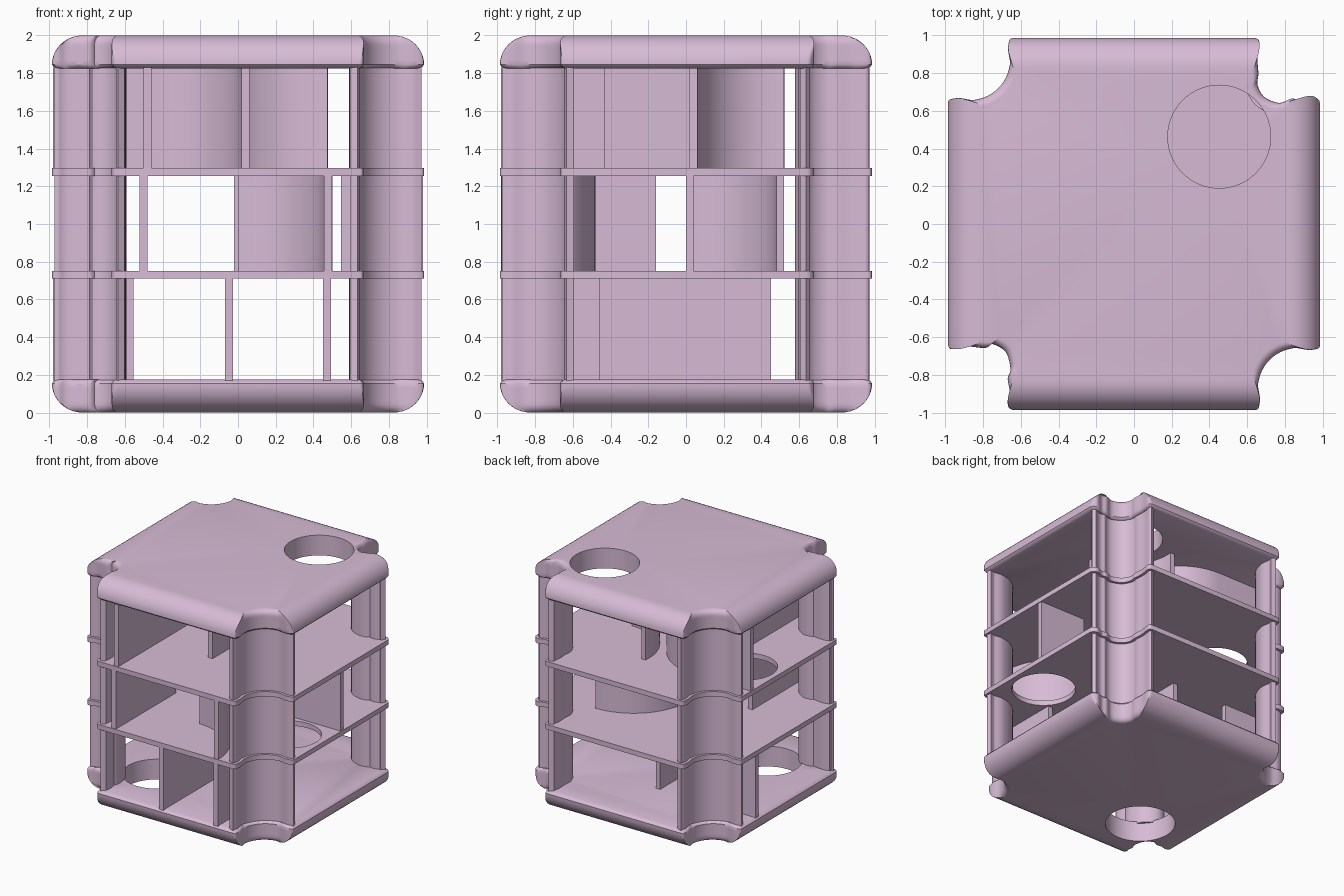
import bpy, bmesh
from math import sin, cos, pi, radians
from mathutils import Vector

if "Cube" in bpy.data.objects:
    bpy.data.objects.remove(bpy.data.objects["Cube"])

mat = bpy.data.materials.new("lilac")
mat.diffuse_color = (0.68, 0.5, 0.67, 1)
mat.use_nodes = True
mat.node_tree.nodes["Principled BSDF"].inputs["Base Color"].default_value = mat.diffuse_color
E = 0.987           # half width of the body


def finish(bm, name):
    bmesh.ops.recalc_face_normals(bm, faces=bm.faces)
    me = bpy.data.meshes.new(name)
    bm.to_mesh(me)
    bm.free()
    ob = bpy.data.objects.new(name, me)
    bpy.context.collection.objects.link(ob)
    me.materials.append(mat)
    bpy.ops.object.select_all(action='DESELECT')
    ob.select_set(True)
    bpy.context.view_layer.objects.active = ob
    bpy.ops.object.shade_smooth_by_angle(angle=radians(32))
    return ob


def spline(pts, n=5):
    """Catmull-Rom curve through the points."""
    p = [Vector(q) for q in pts]
    p = [2 * p[0] - p[1]] + p + [2 * p[-1] - p[-2]]
    out = []
    for i in range(1, len(p) - 2):
        a, b, c, d = p[i - 1:i + 3]
        for k in range(n):
            t = k / n
            out.append(0.5 * (2 * b + (c - a) * t + (2 * a - 5 * b + 4 * c - d) * t**2
                              + (3 * b - a - 3 * c + d) * t**3))
    return out + [p[-2]]


def arc(cx, cy, r, a0, a1, n=16):
    return [Vector((cx + r * cos(radians(a0 + (a1 - a0) * i / n)),
                    cy + r * sin(radians(a0 + (a1 - a0) * i / n)))) for i in range(n + 1)]


# corner notch inner curves, written for the +x +y quadrant
scoop = arc(0.87, 0.87, 0.212, 268, 182, 9)
scoop = [(0.925, 0.668)] + [tuple(v) for v in scoop] + [(0.668, 0.925)]
wave_a = [(.94, .68), (.88, .658), (.835, .665), (.77, .642), (.69, .675),
          (.655, .74), (.66, .795), (.655, .875), (.665, .95)]
wave_b = [(.95, .663), (.9, .647), (.79, .658), (.75, .637), (.68, .68),
          (.655, .77), (.67, .82), (.66, .885), (.67, .95)]
corners = [(1, 1, wave_a, "back_right"), (-1, 1, scoop, "back_left"),
           (-1, -1, wave_b, "front_left"), (1, -1, scoop, "front_right")]

outline = []
for sx, sy, pts, _ in corners:
    c = spline([(E, 0.638), (0.978, 0.66)] + pts + [(0.66, 0.978), (0.638, E)], 4)
    if sx * sy < 0:
        c.reverse()
    outline += [Vector((sx * v.x, sy * v.y)) for v in c]


def squeeze(v, lim, n):
    """Outline point held inside a square of half width lim."""
    out = []
    for q in v:
        a = abs(q) * (1 - n)
        if a > lim:
            a = lim + (a - lim) * 0.02
        out.append(a if q > 0 else -a)
    return out


def plate(name, layers, hole=None):
    """Stacked outlines (z, half width, notch inset) with an optional round hole."""
    bm = bmesh.new()
    n, m = len(outline), 64
    rings = [[bm.verts.new((*squeeze(v, lim, ins), z)) for v in outline]
             for z, lim, ins in layers]
    for a, b in zip(rings, rings[1:]):
        for i in range(n):
            bm.faces.new((a[i], a[(i + 1) % n], b[(i + 1) % n], b[i]))
    holes = []
    if hole:
        cx, cy, r = hole
        for z in (layers[0][0], layers[-1][0]):
            holes.append([bm.verts.new((cx + r * cos(2 * pi * i / m), cy + r * sin(2 * pi * i / m), z))
                          for i in range(m)])
        a, b = holes
        for i in range(m):
            bm.faces.new((a[i], a[(i + 1) % m], b[(i + 1) % m], b[i]))
    for k, ring in enumerate((rings[0], rings[-1])):
        loops = [ring] + ([holes[k]] if hole else [])
        edges = [bm.edges.get((l[i], l[(i + 1) % len(l)])) for l in loops for i in range(len(l))]
        bmesh.ops.triangle_fill(bm, edges=edges, use_beauty=True, normal=(0, 0, 1))
    return finish(bm, name)


def strip(name, path, z0, z1, lo=-0.021, hi=0.021, sx=1, sy=1):
    """Thin upright wall along a path, between two sideways offsets."""
    path = [Vector(p) for p in path]
    bm = bmesh.new()
    rows = []
    for i, p in enumerate(path):
        t = (path[min(i + 1, len(path) - 1)] - path[max(i - 1, 0)]).normalized()
        nrm = Vector((-t.y, t.x))
        a, b = p + nrm * lo, p + nrm * hi
        rows.append([bm.verts.new((sx * q.x, sy * q.y, z))
                     for q, z in ((a, z0), (b, z0), (b, z1), (a, z1))])
    for r, s in zip(rows, rows[1:]):
        for k in range(4):
            bm.faces.new((r[k], r[(k + 1) % 4], s[(k + 1) % 4], s[k]))
    bm.faces.new(rows[0])
    bm.faces.new(rows[-1])
    return finish(bm, name)


# rounded end slabs
R = 0.165
prof = [(0.0, E - 0.02, 0.03), (0.008, E - 0.006, 0.01), (0.02, E, 0)]
for i in range(1, 11):
    a = i / 10 * pi / 2
    d = 0.175 - (0.02 + 0.155 * sin(a))
    nin = 0.045 * (1 - (1 - ((0.045 - d) / 0.045)**2)**0.5) if d < 0.045 else 0
    prof.append((0.02 + 0.155 * sin(a), E - R * (1 - cos(a)), nin))
plate("top_slab", [(1.825 + z, l, n) for z, l, n in prof], (0.452, 0.463, 0.273))
plate("bottom_slab", [(0.175 - z, l, n) for z, l, n in prof], (-0.452, -0.463, 0.273))

# thin floors
plate("lower_floor", [(0.71, E, 0), (0.752, E, 0)], (0.69, -0.28, 0.25))
plate("upper_floor", [(1.255, E, 0), (1.297, E, 0)], (-0.69, 0.17, 0.25))

# curved corner walls
for sx, sy, pts, nm in corners:
    c = spline([(0.98, 0.655)] + pts + [(0.655, 0.98)], 4)
    strip(nm + "_corner_wall", c, 0.16, 1.84, 0.022, 0.064, sx, sy)

# maze walls, one level at a time
levels = {
    "lower": (0.17, 0.715, [
        [(-0.047, -0.98), (-0.047, 0.45)],
        [(0.473, -0.98), (0.473, -0.455)],
        [(-0.98, 0.43), (-0.555, 0.43)]]),
    "middle": (0.748, 1.26, [
        [(-0.502, -0.98), (-0.502, -0.16)],
        arc(0, -0.98, 0.478, 0, 90),
        arc(0.5, 0.0, 0.5, 90, 180),
        [(0.545, 0.02), (0.98, 0.02)]]),
    "upper": (1.293, 1.83, [
        [(-0.48, -0.98), (-0.48, -0.05)],
        [(0.04, -0.435)] + arc(-0.44, 0.02, 0.48, 0, 90) + [(-0.98, 0.5)],
        arc(0.475, 0.475, 0.435, 174, 270)]),
}
for nm, (z0, z1, walls) in levels.items():
    for i, w in enumerate(walls):
        strip(f"{nm}_maze_wall_{i + 1}", w, z0, z1)
